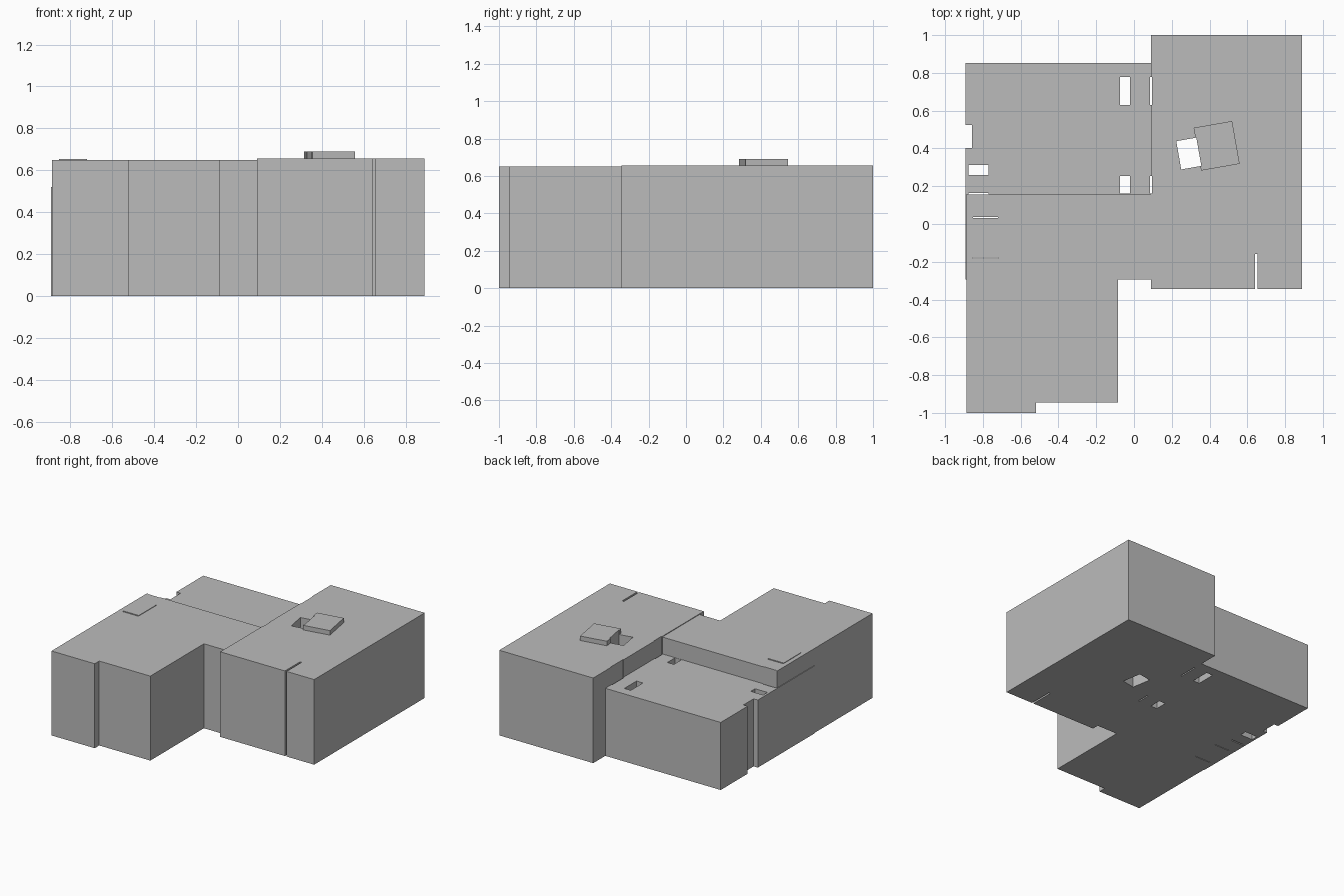
import bpy, bmesh, math
from mathutils import Matrix

if "Cube" in bpy.data.objects:
    bpy.data.objects.remove(bpy.data.objects["Cube"], do_unlink=True)

grey = bpy.data.materials.new("plain_grey")
grey.use_nodes = True
grey.diffuse_color = (0.5, 0.5, 0.5, 1)
grey.node_tree.nodes["Principled BSDF"].inputs["Base Color"].default_value = (0.5, 0.5, 0.5, 1)


def prism(name, outline, z0, z1):
    """Extrude a counter-clockwise floor outline between two heights."""
    bm = bmesh.new()
    face = bm.faces.new([bm.verts.new((x, y, z0)) for x, y in outline])
    grown = bmesh.ops.extrude_face_region(bm, geom=[face])["geom"]
    top = [v for v in grown if isinstance(v, bmesh.types.BMVert)]
    bmesh.ops.translate(bm, verts=top, vec=(0, 0, z1 - z0))
    bmesh.ops.recalc_face_normals(bm, faces=bm.faces)
    mesh = bpy.data.meshes.new(name)
    bm.to_mesh(mesh)
    bm.free()
    mesh.materials.append(grey)
    obj = bpy.data.objects.new(name, mesh)
    bpy.context.collection.objects.link(obj)
    return obj


def box(name, x0, x1, y0, y1, z0, z1):
    return prism(name, [(x0, y0), (x1, y0), (x1, y1), (x0, y1)], z0, z1)


def turned_box(name, cx, cy, w, d, z0, z1, degrees):
    obj = box(name, -w / 2, w / 2, -d / 2, d / 2, z0, z1)
    obj.data.transform(Matrix.Translation((cx, cy, 0)) @ Matrix.Rotation(math.radians(degrees), 4, "Z"))
    return obj


def cut(obj, cutters):
    """Subtract each cutter and bake the result."""
    for c in cutters:
        mod = obj.modifiers.new("opening", "BOOLEAN")
        mod.operation = "DIFFERENCE"
        mod.solver = "EXACT"
        mod.object = c
    bpy.context.view_layer.update()
    deps = bpy.context.evaluated_depsgraph_get()
    baked = bpy.data.meshes.new_from_object(obj.evaluated_get(deps))
    obj.modifiers.clear()
    obj.data = baked


def shaft(x0, x1, y0, y1):
    c = box("shaft_cutter", x0, x1, y0, y1, -0.2, 1)
    c.hide_render = True
    return c


# Main volumes
front_wing = prism("front_wing", [
    (-0.888, 0.16), (-0.888, -1), (-0.52, -1), (-0.52, -0.945),
    (-0.085, -0.945), (-0.085, -0.293), (0.09, -0.293), (0.09, 0.16)], 0, 0.65)
east_wing = box("east_wing", 0.09, 0.89, -0.345, 1, 0, 0.655)
rear_low_block = box("rear_low_block", -0.893, 0.09, 0.16, 0.853, 0, 0.52)
side_ledge = box("side_ledge", -0.893, -0.888, -0.293, 0.16, 0, 0.52)

# Roof details
roof_box = turned_box("roof_box", 0.4375, 0.414, 0.207, 0.23, 0.655, 0.69, 10)
roof_panel = box("roof_panel", -0.855, -0.72, -0.178, 0.033, 0.65, 0.654)

# Vertical shafts and slits
seam_shafts = [shaft(0.085, 0.095, y0, y1) for y0, y1 in ((0.63, 0.778), (0.162, 0.255))]
wall_slit = shaft(-0.875, -0.77, 0.155, 0.165)
low_shafts = [shaft(-0.075, -0.02, 0.63, 0.778), shaft(-0.075, -0.02, 0.162, 0.255),
              shaft(-0.875, -0.77, 0.26, 0.312), shaft(-0.95, -0.857, 0.402, 0.525)]
panel_slits = [shaft(-0.852, -0.72, y, y + 0.005) for y in (-0.183, 0.033)]
east_slit = shaft(0.641, 0.655, -0.5, -0.16)
turned_shaft = turned_box("turned_shaft_cutter", 0.29, 0.373, 0.108, 0.152, -0.2, 1, 10)

cut(rear_low_block, low_shafts + seam_shafts + [wall_slit])
cut(front_wing, panel_slits + [wall_slit])
cut(east_wing, seam_shafts + [east_slit, turned_shaft])
cut(roof_box, [turned_shaft])

for c in low_shafts + seam_shafts + panel_slits + [wall_slit, east_slit, turned_shaft]:
    bpy.data.objects.remove(c, do_unlink=True)
